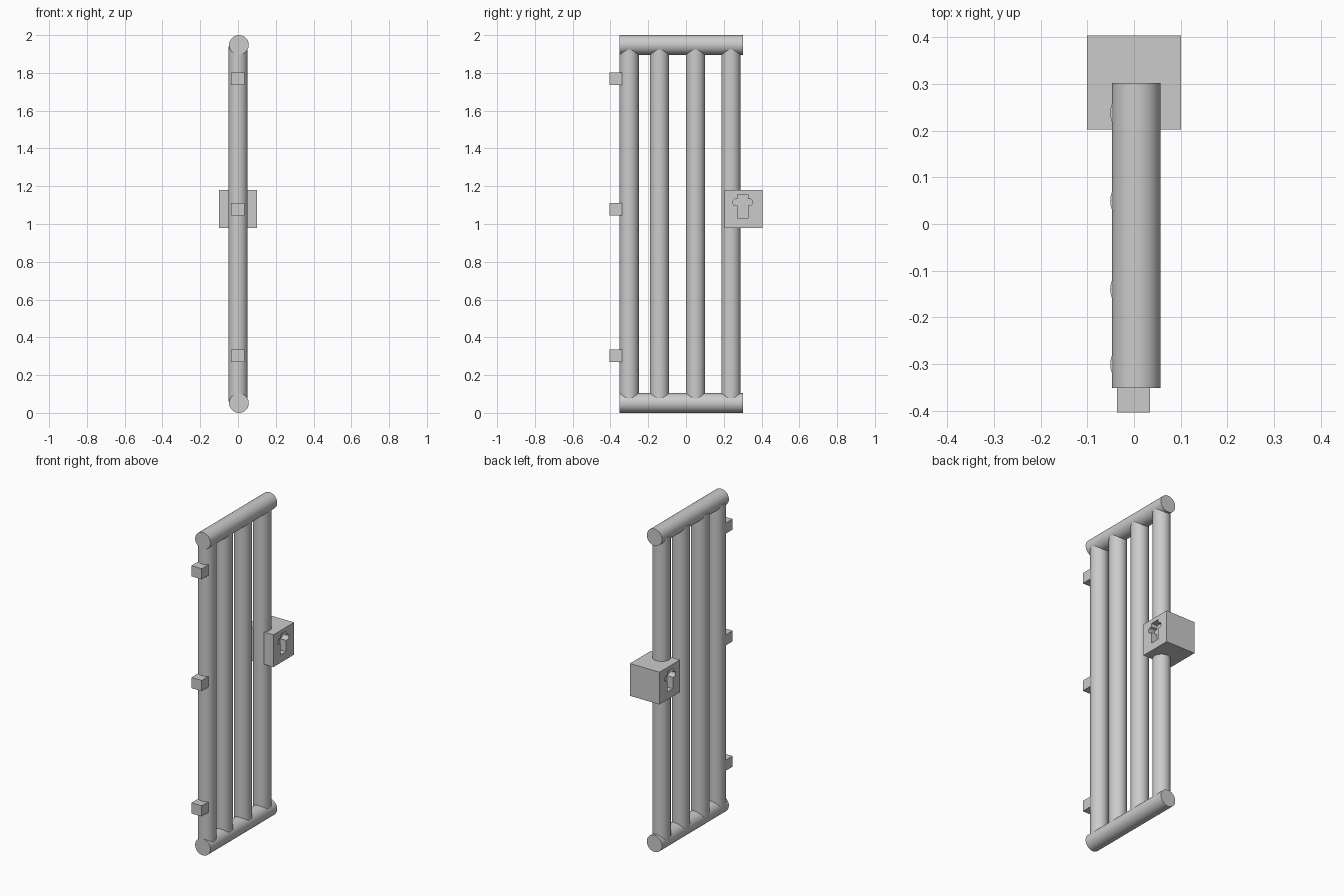
import bpy
import bmesh
from math import radians, sin, cos, pi

default = bpy.data.objects.get("Cube")
if default:
    bpy.data.objects.remove(default, do_unlink=True)


def box(name, x, y, z):
    """Box spanning the given (low, high) range on each axis."""
    spans = (x, y, z)
    bpy.ops.mesh.primitive_cube_add(size=1, location=[(a + b) / 2 for a, b in spans])
    ob = bpy.context.object
    ob.name = name
    ob.scale = [b - a for a, b in spans]
    bpy.ops.object.transform_apply(location=False, rotation=False, scale=True)
    return ob


def tube(name, radius, length, location, tilt=0):
    bpy.ops.mesh.primitive_cylinder_add(vertices=48, radius=radius, depth=length,
                                        location=location, rotation=(tilt, 0, 0))
    ob = bpy.context.object
    ob.name = name
    bpy.ops.object.shade_smooth_by_angle(angle=radians(30))
    return ob


def keyhole_cutter(x_low, x_high):
    """Cross-shaped prism with rounded arm ends."""
    stem, arm, r = 0.027, 0.036, 0.0175
    mid_y, mid_z = 0.30, 1.115
    half = [(stem, 1.028), (stem, mid_z - r)]
    for i in range(9):
        a = -pi / 2 + pi * i / 8
        half.append((arm + r * cos(a), mid_z + r * sin(a)))
    half += [(stem, mid_z + r), (stem, 1.155)]
    outline = half + [(-y, z) for y, z in reversed(half)]

    bm = bmesh.new()
    face = bm.faces.new([bm.verts.new((x_low, mid_y + y, z)) for y, z in outline])
    grown = bmesh.ops.extrude_face_region(bm, geom=[face])["geom"]
    moved = [v for v in grown if isinstance(v, bmesh.types.BMVert)]
    bmesh.ops.translate(bm, verts=moved, vec=(x_high - x_low, 0, 0))
    bmesh.ops.recalc_face_normals(bm, faces=bm.faces)
    mesh = bpy.data.meshes.new("keyhole_cutter")
    bm.to_mesh(mesh)
    bm.free()
    ob = bpy.data.objects.new("keyhole_cutter", mesh)
    bpy.context.collection.objects.link(ob)
    ob.hide_render = True
    return ob


# Horizontal rails
for name, z in (("bottom_rail", 0.052), ("top_rail", 1.948)):
    tube(name, 0.052, 0.654, (0.005, -0.025, z), pi / 2)

# Upright bars
for i, y in enumerate((-0.301, -0.14, 0.05, 0.238)):
    tube(f"upright_bar_{i + 1}", 0.051, 1.88, (0, y, 1.0))

# Hinge blocks
for name, z in (("lower", 0.302), ("middle", 1.078), ("upper", 1.77)):
    box(f"{name}_hinge", (-0.036, 0.034), (-0.404, -0.338), (z - 0.033, z + 0.033))

# Lock box with a keyhole recess on both sides
lock = box("lock_box", (-0.101, 0.101), (0.203, 0.404), (0.98, 1.18))
for low, high in ((-0.15, -0.06), (0.06, 0.15)):
    cutter = keyhole_cutter(low, high)
    cut = lock.modifiers.new("keyhole", 'BOOLEAN')
    cut.operation = 'DIFFERENCE'
    cut.solver = 'EXACT'
    cut.object = cutter
    bpy.context.view_layer.objects.active = lock
    bpy.ops.object.modifier_apply(modifier=cut.name)
    bpy.data.objects.remove(cutter, do_unlink=True)
